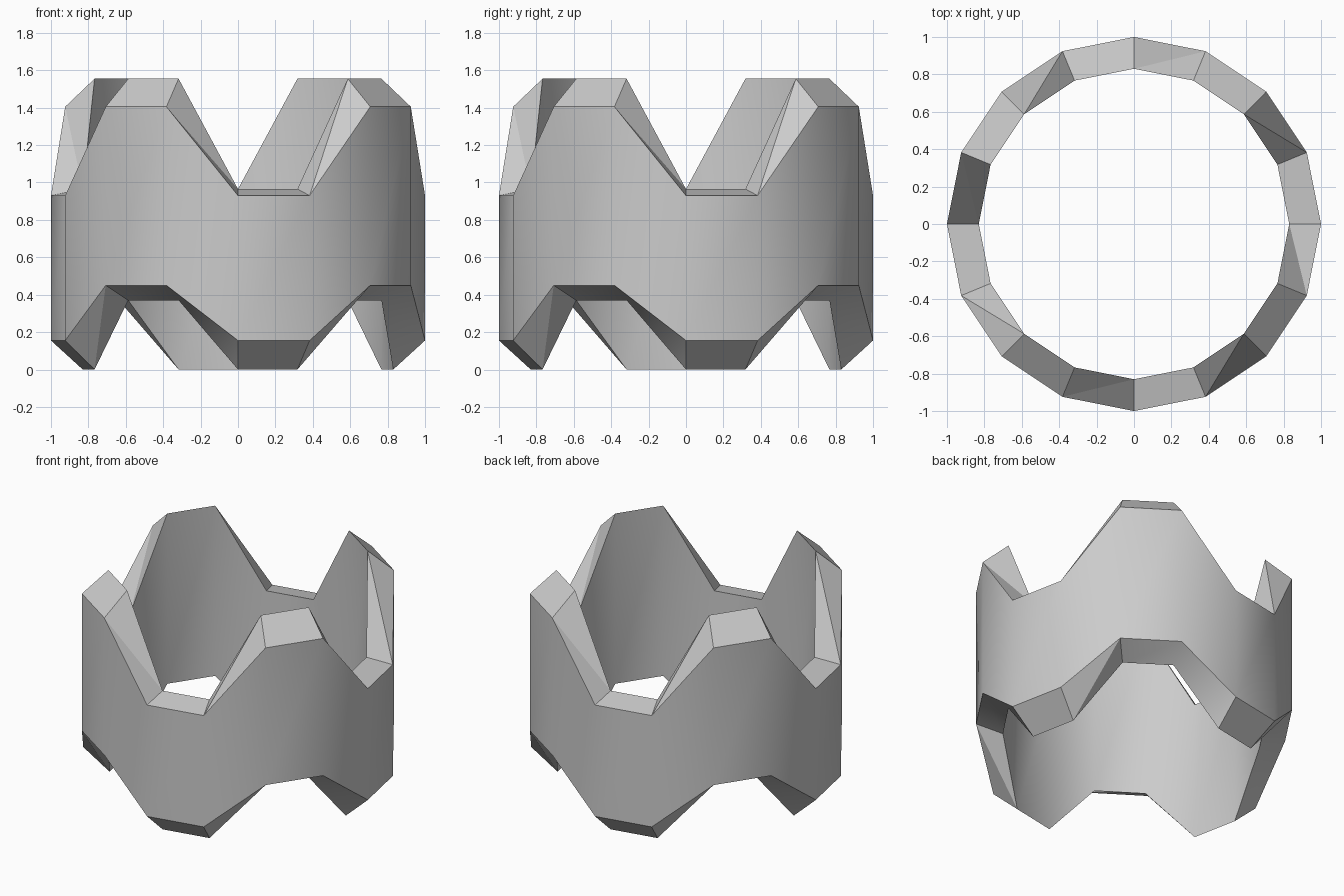
import bpy, bmesh, math

if "Cube" in bpy.data.objects:
    bpy.data.objects.remove(bpy.data.objects["Cube"])

SIDES = 16
R_OUT, R_IN = 1.0, 0.83
# heights repeat every four columns: low, low, high, high
OUT_TOP = (0.93, 0.93, 1.405, 1.405)
IN_TOP = (0.965, 0.965, 1.555, 1.555)
OUT_BOT = (0.155, 0.155, 0.45, 0.45)
IN_BOT = (0.0, 0.0, 0.37, 0.37)


def loop(bm, radius, heights):
    verts = []
    for k in range(SIDES):
        a = math.radians(270) + k * math.tau / SIDES
        verts.append(bm.verts.new((radius * math.cos(a), radius * math.sin(a), heights[k % 4])))
    return verts


bm = bmesh.new()
ot, it = loop(bm, R_OUT, OUT_TOP), loop(bm, R_IN, IN_TOP)
ob, ib = loop(bm, R_OUT, OUT_BOT), loop(bm, R_IN, IN_BOT)

for i in range(SIDES):
    j = (i + 1) % SIDES
    # outer and inner walls
    bm.faces.new((ob[i], ob[j], ot[j], ot[i]))
    bm.faces.new((it[i], it[j], ib[j], ib[i]))
    # bevelled top rim and bottom rim; sloping pieces are folded triangles
    if i % 2 == 0:
        bm.faces.new((ot[i], ot[j], it[j], it[i]))
        bm.faces.new((ib[i], ib[j], ob[j], ob[i]))
    else:
        bm.faces.new((ot[i], ot[j], it[j]))
        bm.faces.new((ot[i], it[j], it[i]))
        bm.faces.new((ib[i], ib[j], ob[j]))
        bm.faces.new((ib[i], ob[j], ob[i]))

mesh = bpy.data.meshes.new("crenellated_ring")
bm.to_mesh(mesh)
bm.free()
ring = bpy.data.objects.new("crenellated_ring", mesh)
bpy.context.collection.objects.link(ring)
bpy.context.view_layer.objects.active = ring
ring.select_set(True)
bpy.ops.object.shade_smooth_by_angle(angle=math.radians(30))
